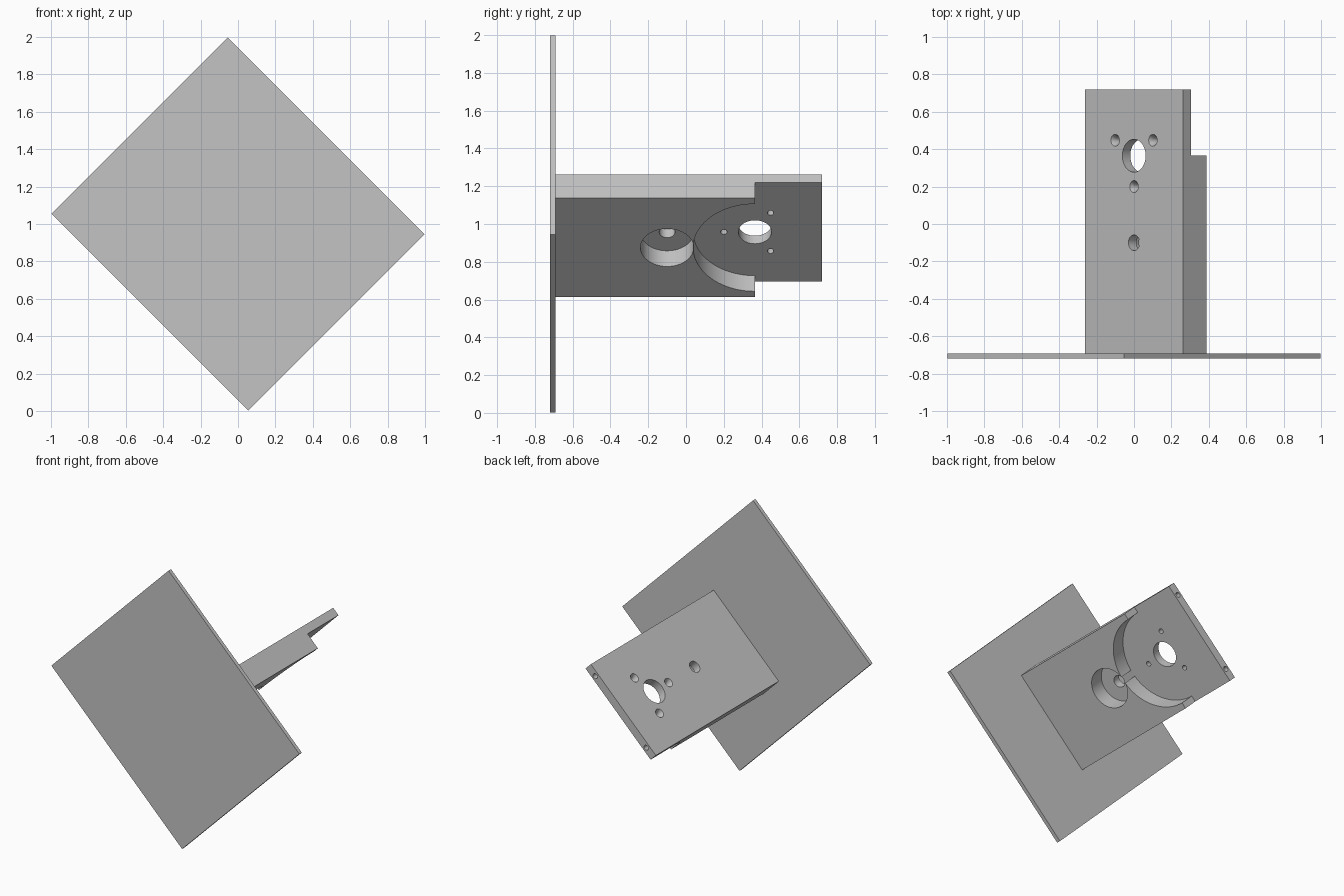
import bpy, bmesh, math
from mathutils import Matrix, Vector

cube = bpy.data.objects.get("Cube")
if cube:
    bpy.data.objects.remove(cube, do_unlink=True)

grey = bpy.data.materials.new("plain_grey")
grey.use_nodes = True
colour = (0.55, 0.55, 0.55, 1)
grey.diffuse_color = colour
grey.node_tree.nodes["Principled BSDF"].inputs["Base Color"].default_value = colour

# Tilted frame: x across the arm, y along it, z out of its upper face
TILT = Matrix.Translation((0, 0, 1)) @ Matrix.Rotation(-math.pi / 4, 4, 'Y')


def make(name, bm):
    bmesh.ops.recalc_face_normals(bm, faces=bm.faces)
    mesh = bpy.data.meshes.new(name)
    bm.to_mesh(mesh)
    bm.free()
    mesh.materials.append(grey)
    obj = bpy.data.objects.new(name, mesh)
    bpy.context.scene.collection.objects.link(obj)
    return obj


def box(name, low, high):
    bm = bmesh.new()
    low, high = Vector(low), Vector(high)
    bmesh.ops.create_cube(bm, size=1, matrix=Matrix.Translation((low + high) / 2)
                          @ Matrix.Diagonal((*(high - low), 1)))
    return make(name, bm)


def prism(name, outline, low, high):
    bm = bmesh.new()
    face = bm.faces.new([bm.verts.new((x, y, low)) for x, y in outline])
    ext = bmesh.ops.extrude_face_region(bm, geom=[face])
    bmesh.ops.translate(bm, vec=(0, 0, high - low),
                        verts=[v for v in ext["geom"] if isinstance(v, bmesh.types.BMVert)])
    return make(name, bm)


def lathe(name, x, y, low, high, r_low, r_high, turn=None, sides=48):
    bm = bmesh.new()
    place = Matrix.Translation((x, y, (low + high) / 2))
    bmesh.ops.create_cone(bm, cap_ends=True, segments=sides, radius1=r_low,
                          radius2=r_high, depth=high - low,
                          matrix=place @ (turn or Matrix()))
    return make(name, bm)


def cut(target, cutter):
    cutter.hide_render = True
    mod = target.modifiers.new("cut", 'BOOLEAN')
    mod.operation = 'DIFFERENCE'
    mod.solver = 'EXACT'
    mod.object = cutter
    bpy.context.view_layer.objects.active = target
    bpy.ops.object.modifier_apply(modifier=mod.name)
    bpy.data.objects.remove(cutter, do_unlink=True)


# Flat mounting plate
W, H = 0.667, 0.744
plate = box("mounting_plate", (-W, -0.72, -H), (W, -0.692, H))

# Arm block
HALF, THICK, THIN, END, STEP = 0.37, 0.177, 0.06, 0.72, 0.365
arm = box("arm", (-HALF, -0.693, -THICK), (HALF, END, 0))

# Stepped tip with a half round pocket
R = 0.327
arc = [(R * math.cos(a), STEP - R * math.sin(a))
       for a in [math.pi * i / 40 for i in range(41)]]
cut(arm, prism("pocket_cutter", [(0.5, 0.9), (0.5, STEP)] + arc + [(-0.5, STEP), (-0.5, 0.9)],
               -0.4, -THIN))

# Counterbored hole in the middle of the arm
BORE = -0.1
cut(arm, lathe("bore_cutter", 0, BORE, -0.4, -THIN, 0.141, 0.141))
cut(arm, lathe("pin_cutter", 0, BORE, -0.3, 0.1, 0.042, 0.042))

# Large round hole in the thin tip
cut(arm, lathe("shaft_cutter", 0, STEP, -0.3, 0.1, 0.088, 0.088))

# Three countersunk screw holes around it
for i in range(3):
    a = math.radians(-90 + 120 * i)
    x, y = 0.165 * math.cos(a), STEP + 0.165 * math.sin(a)
    cut(arm, lathe("screw_cutter", x, y, -0.3, 0.1, 0.017, 0.017, sides=24))
    cut(arm, lathe("sink_cutter", x, y, -0.03, 0.01, 0.017, 0.037, sides=24))

# Two small blind holes in the end face
along = Matrix.Rotation(math.pi / 2, 4, 'X')
for side in (-1, 1):
    mid = -THIN / 2
    cut(arm, lathe("end_cutter", side * 0.29, END, mid - 0.1, mid + 0.1,
                   0.018, 0.018, turn=along, sides=20))

for obj in (plate, arm):
    obj.data.transform(TILT)
    bpy.ops.object.select_all(action='DESELECT')
    obj.select_set(True)
    bpy.context.view_layer.objects.active = obj
    bpy.ops.object.shade_smooth_by_angle(angle=math.radians(30))
